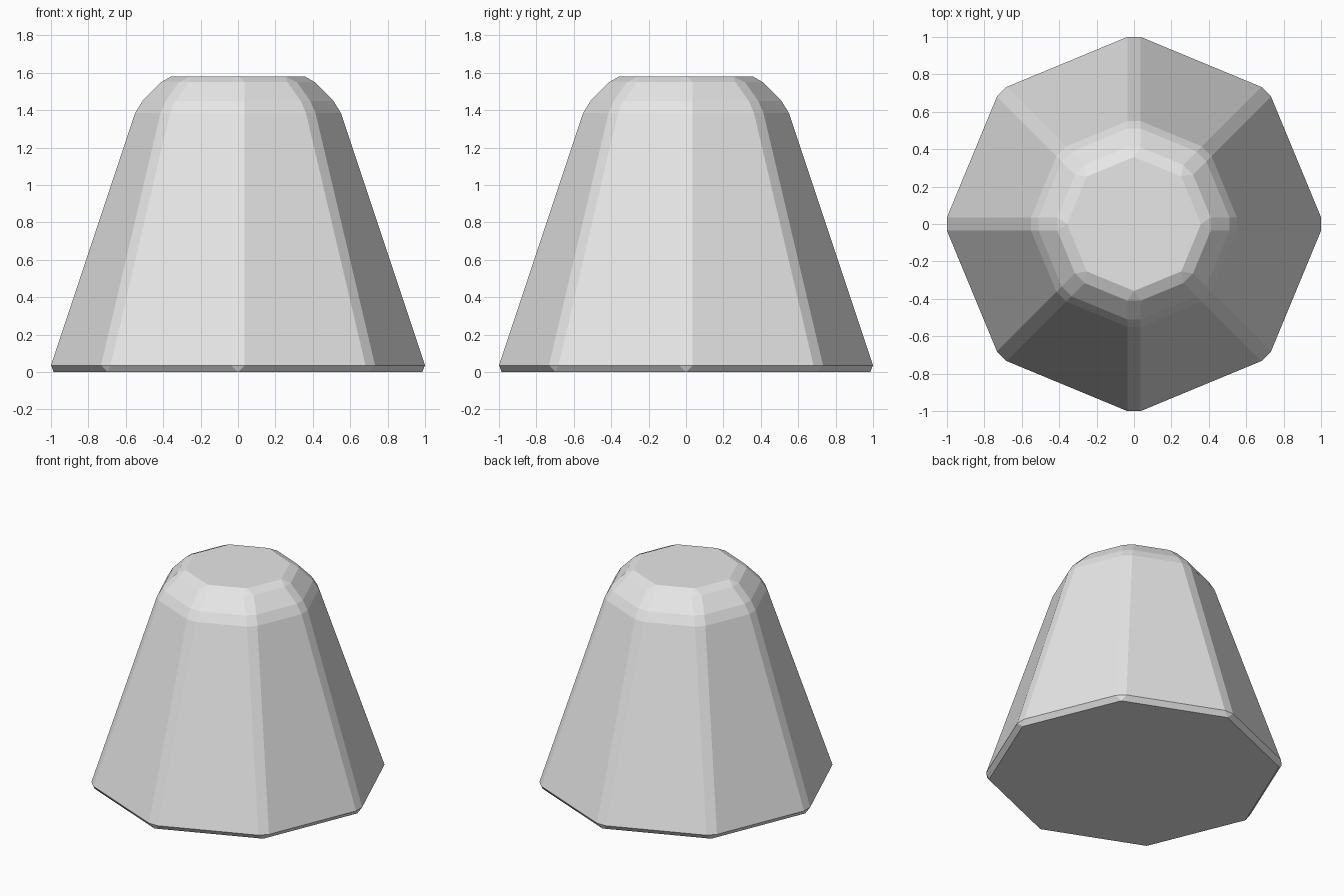
import bpy
import bmesh
from math import radians
from mathutils import Matrix, Vector

if "Cube" in bpy.data.objects:
    bpy.data.objects.remove(bpy.data.objects["Cube"])

SIDES = 8
CHAMFER = 0.036  # half width of the strip on each corner

# Rings from base to top: distance of corner, height, half width of corner strip
RINGS = [
    (0.985, 0.0, 0.0),
    (1.0, 0.036, CHAMFER),
    (0.55, 1.385, CHAMFER),
    (0.51, 1.45, CHAMFER),
    (0.41, 1.55, CHAMFER),
    (0.358, 1.58, 0.0),
]

grey = bpy.data.materials.new("plain_grey")
grey.use_nodes = True
grey.diffuse_color = (0.8, 0.8, 0.8, 1)
grey.node_tree.nodes["Principled BSDF"].inputs["Base Color"].default_value = (0.8, 0.8, 0.8, 1)


def make_ring(bm, radius, height, half):
    """One octagon whose corners are cut to short edges."""
    verts = []
    for i in range(SIDES):
        turn = Matrix.Rotation(radians(360 / SIDES * i), 3, "Z")
        for y in (-half, half):
            verts.append(bm.verts.new(turn @ Vector((radius, y, height))))
    return verts


# Tapered body with chamfered corners and a rounded top rim
bm = bmesh.new()
rings = [make_ring(bm, *ring) for ring in RINGS]
for low, high in zip(rings, rings[1:]):
    for i in range(len(low)):
        j = (i + 1) % len(low)
        bm.faces.new((low[i], low[j], high[j], high[i]))

# Flat base and top
bm.faces.new(rings[0][::-1])
bm.faces.new(rings[-1])

# Close the corner strips to points at both ends
bmesh.ops.remove_doubles(bm, verts=bm.verts[:], dist=0.0001)
bmesh.ops.recalc_face_normals(bm, faces=bm.faces[:])

mesh = bpy.data.meshes.new("tapered_body")
bm.to_mesh(mesh)
bm.free()
mesh.materials.append(grey)
body = bpy.data.objects.new("tapered_body", mesh)
bpy.context.collection.objects.link(body)
